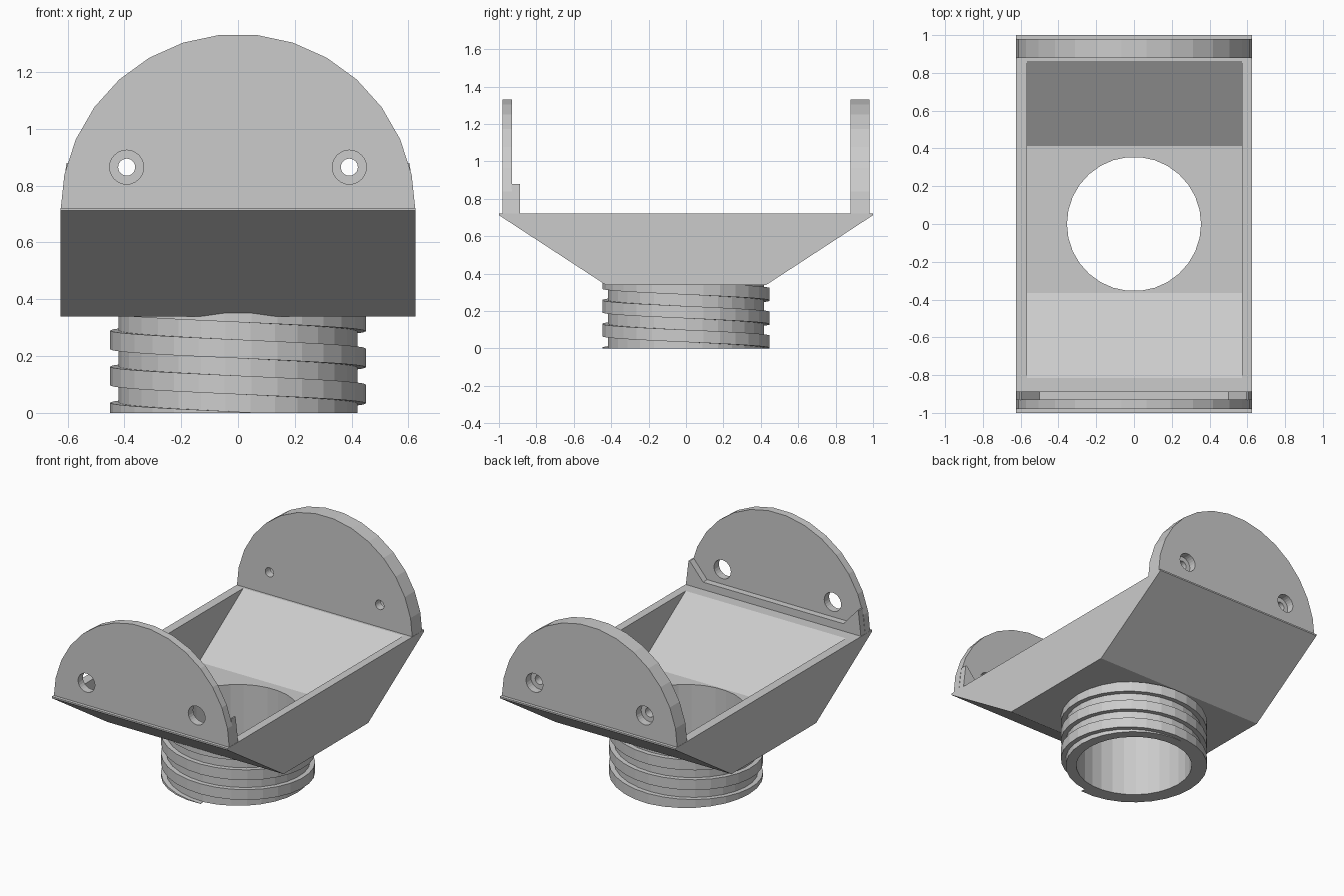
import bpy, bmesh, math

if "Cube" in bpy.data.objects:
    bpy.data.objects.remove(bpy.data.objects["Cube"])

grey = bpy.data.materials.new("light_grey")
grey.diffuse_color = (0.6, 0.6, 0.6, 1)
grey.use_nodes = True
grey.node_tree.nodes["Principled BSDF"].inputs["Base Color"].default_value = grey.diffuse_color
SIDES = 30


def make(name, verts, faces):
    mesh = bpy.data.meshes.new(name)
    bm = bmesh.new()
    vs = [bm.verts.new(v) for v in verts]
    for f in faces:
        bm.faces.new([vs[i] for i in f])
    bmesh.ops.recalc_face_normals(bm, faces=bm.faces)
    bm.to_mesh(mesh)
    bm.free()
    mesh.materials.append(grey)
    ob = bpy.data.objects.new(name, mesh)
    bpy.context.collection.objects.link(ob)
    return ob


def prism(name, pts, axis, lo, hi):
    """Extrude a 2D outline along an axis; the outline uses the other two axes in order."""
    def place(p, d):
        c = list(p)
        c.insert("xyz".index(axis), d)
        return c
    n = len(pts)
    verts = [place(p, lo) for p in pts] + [place(p, hi) for p in pts]
    faces = [range(n), range(n, 2 * n)]
    faces += [(i, (i + 1) % n, n + (i + 1) % n, n + i) for i in range(n)]
    return make(name, verts, faces)


def circle(r, cx=0, cy=0, n=SIDES):
    return [(cx + r * math.cos(2 * math.pi * i / n), cy + r * math.sin(2 * math.pi * i / n))
            for i in range(n)]


def cut(ob, *cutters):
    for c in cutters:
        m = ob.modifiers.new("cut", 'BOOLEAN')
        m.operation, m.solver, m.object = 'DIFFERENCE', 'EXACT', c
        bpy.context.view_layer.objects.active = ob
        bpy.ops.object.modifier_apply(modifier=m.name)
        bpy.data.objects.remove(c)


# Hopper: sloped trough, hollowed, with a round outlet
hopper = prism("hopper", [(-0.43, 0.34), (0.43, 0.34), (1, 0.712), (1, 0.722),
                          (-1, 0.722), (-1, 0.712)], 'x', -0.625, 0.625)
s = 0.45 / 0.302
cut(hopper,
    prism("cavity", [(-0.365, 0.42), (0.413, 0.42), (0.413 + s * 0.4, 0.82),
                     (-0.365 - s * 0.4, 0.82)], 'x', -0.567, 0.573),
    prism("outlet", circle(0.355), 'z', 0.2, 0.6))

# Threaded neck tube
neck = prism("neck", circle(0.42), 'z', 0, 0.38)
cut(neck, prism("bore", circle(0.355), 'z', -0.1, 0.6))

# Helical thread, trimmed flat at the neck ends
PITCH, HALF, TOP = 0.127, 0.033, 0.36
verts, faces = [], []
first, last = -45, 54
for k in range(first, last + 1):
    a = 2 * math.pi * k / SIDES
    zc = 0.1935 - PITCH * k / SIDES
    z0, z1 = [min(max(z, 0), TOP) for z in (zc - HALF, zc + HALF)]
    if z1 - z0 < 0.002:
        continue
    for r, z in ((0.41, z0), (0.45, z0), (0.45, z1), (0.41, z1)):
        verts.append((r * math.cos(a), r * math.sin(a), z))
rings = len(verts) // 4
for i in range(rings - 1):
    for j in range(4):
        k = (j + 1) % 4
        faces.append((4 * i + j, 4 * i + k, 4 * i + 4 + k, 4 * i + 4 + j))
faces += [(0, 1, 2, 3), tuple(range(4 * rings - 4, 4 * rings))]
make("thread", verts, faces)

# Half-round end plates
arch = circle(0.625, 0, 0.709)[:SIDES // 2 + 1]
front = prism("front_plate", arch, 'y', -0.98, -0.93)
back = prism("back_plate", arch, 'y', 0.88, 0.98)

# Ledge inside the front plate, rising to a wedge at each end
prism("front_ledge", [(-0.624, 0.712), (0.624, 0.712), (0.604, 0.88), (0.595, 0.88),
                      (0.5, 0.77), (-0.5, 0.77), (-0.595, 0.88), (-0.604, 0.88)],
      'y', -0.932, -0.888)

# Screw holes: wide in front, narrow with an outer counterbore at the back
for x in (-0.392, 0.392):
    cut(front, prism("hole", circle(0.06, x, 0.865, 24), 'y', -1.1, -0.9))
    cut(back, prism("hole", circle(0.03, x, 0.865, 24), 'y', 0.8, 1.1),
        prism("counterbore", circle(0.06, x, 0.865, 24), 'y', 0.93, 1.1))
